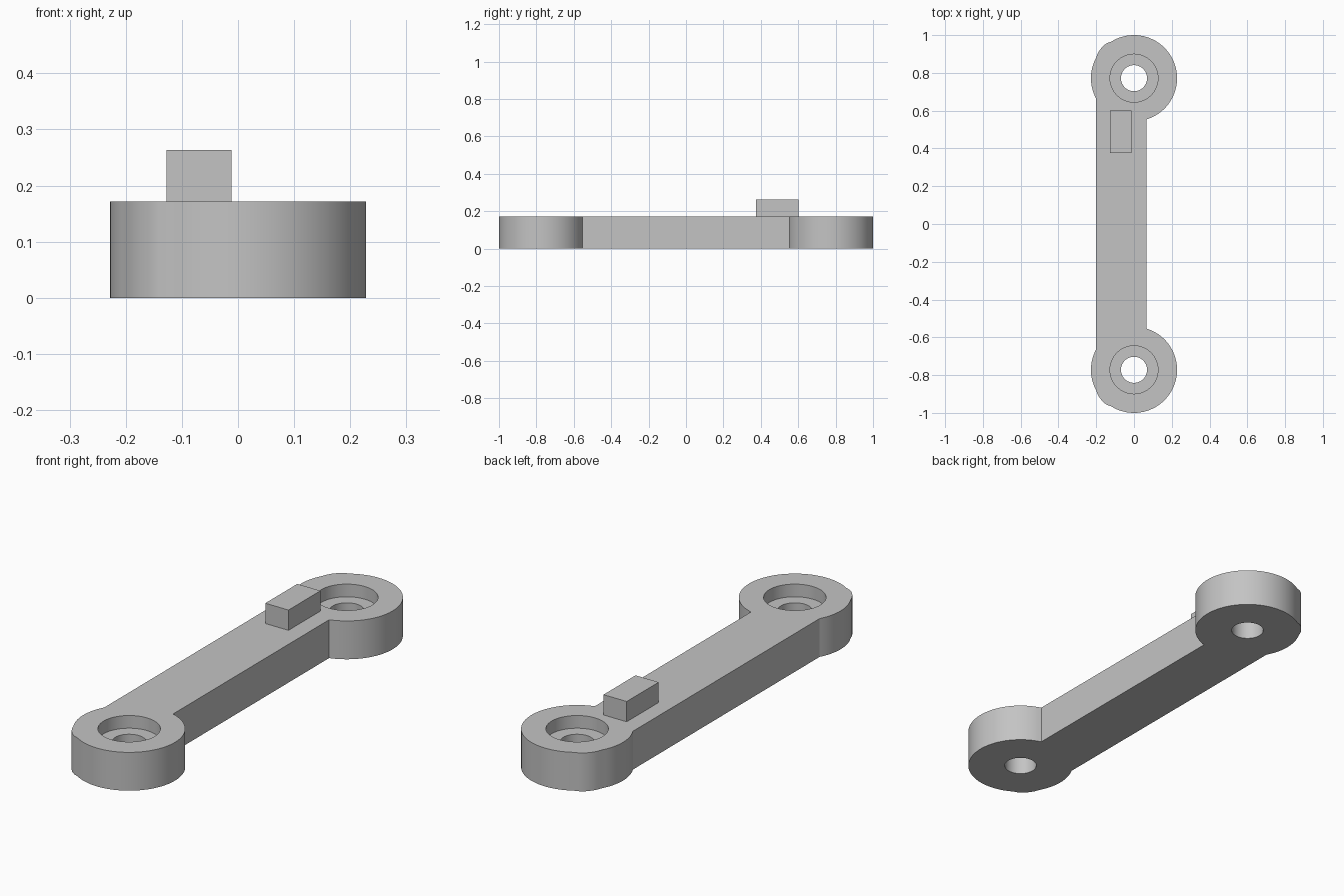
import bpy, bmesh
from math import acos, cos, sin, pi

if "Cube" in bpy.data.objects:
    bpy.data.objects.remove(bpy.data.objects["Cube"])

R, CY = 0.228, 0.772            # boss radius and distance from the middle
LEFT, RIGHT = -0.2, 0.065       # bar sides
THICK, FLOOR = 0.172, 0.115     # arm thickness and height of the bore floor
BORE, HOLE = 0.127, 0.069       # counterbore and through-hole radii

grey = bpy.data.materials.new("plain grey")
grey.use_nodes = True
grey.diffuse_color = (0.55, 0.55, 0.55, 1)
grey.node_tree.nodes["Principled BSDF"].inputs["Base Color"].default_value = grey.diffuse_color


def arc(start, end, steps):
    angles = [start + (end - start) * i / steps for i in range(steps + 1)]
    return [(R * cos(a), CY + R * sin(a)) for a in angles]


def prism(name, outline, z0, z1):
    """Upright solid with the given plan outline."""
    bm = bmesh.new()
    face = bm.faces.new([bm.verts.new((x, y, z0)) for x, y in outline])
    top = bmesh.ops.extrude_face_region(bm, geom=[face])["geom"]
    bmesh.ops.translate(bm, vec=(0, 0, z1 - z0),
                        verts=[v for v in top if isinstance(v, bmesh.types.BMVert)])
    bmesh.ops.recalc_face_normals(bm, faces=bm.faces)
    mesh = bpy.data.meshes.new(name)
    bm.to_mesh(mesh)
    bm.free()
    mesh.materials.append(grey)
    obj = bpy.data.objects.new(name, mesh)
    bpy.context.collection.objects.link(obj)
    return obj


def select(obj):
    bpy.ops.object.select_all(action="DESELECT")
    obj.select_set(True)
    bpy.context.view_layer.objects.active = obj


def drill(obj, y, radius, z0, z1):
    circle = [(radius * cos(2 * pi * i / 64), y + radius * sin(2 * pi * i / 64))
              for i in range(64)]
    cutter = prism("cutter", circle, z0, z1)
    cutter.hide_render = True
    mod = obj.modifiers.new("bore", "BOOLEAN")
    mod.operation, mod.solver, mod.object = "DIFFERENCE", "EXACT", cutter
    select(obj)
    bpy.ops.object.modifier_apply(modifier=mod.name)
    bpy.data.objects.remove(cutter)


# Arm: round boss at each end, with the bar's rounded corner showing past it
side = acos(LEFT / R)
end = arc(-acos(RIGHT / R), acos(-0.12 / R), 44)
end += [(-0.142, 0.958), (-0.162, 0.944), (-0.18, 0.923), (-0.192, 0.903)]
end += arc(side, 2 * pi - side, 14)
arm = prism("link_arm", end + [(x, -y) for x, y in reversed(end)], 0, THICK)

# Stepped holes
for y in (-CY, CY):
    drill(arm, y, BORE, FLOOR, THICK + 0.1)
    drill(arm, y, HOLE, -0.1, THICK + 0.1)
select(arm)
bpy.ops.object.shade_smooth_by_angle(angle=0.35)

# Raised block near the back boss
prism("stop_block", [(-0.127, 0.375), (-0.012, 0.375), (-0.012, 0.602), (-0.127, 0.602)],
      THICK, 0.263)
